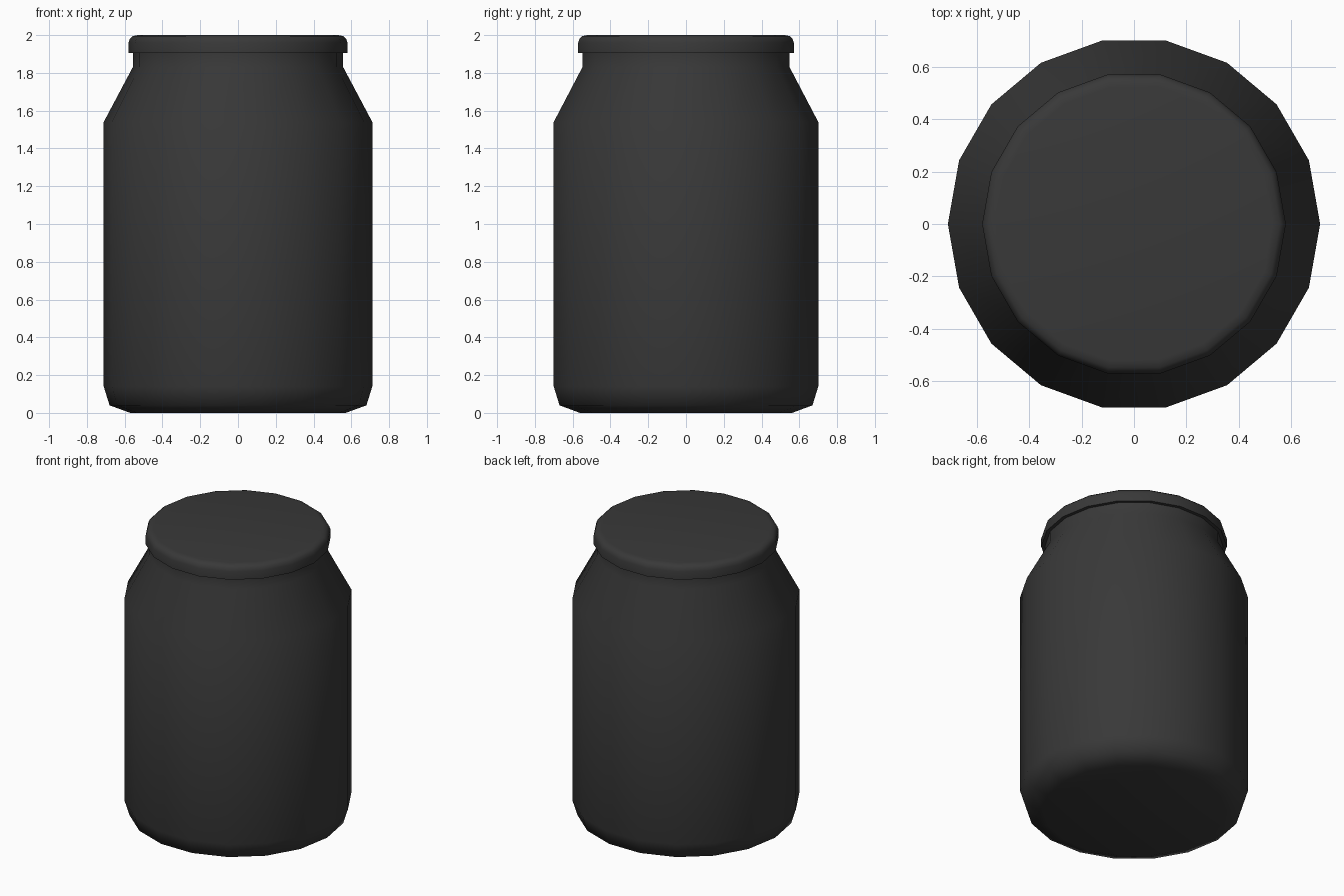
import bpy, bmesh, math

if "Cube" in bpy.data.objects:
    bpy.data.objects.remove(bpy.data.objects["Cube"])

SIDES = 18

mat = bpy.data.materials.new("dark_grey")
mat.diffuse_color = (0.04, 0.04, 0.04, 1)
mat.use_nodes = True
mat.node_tree.nodes["Principled BSDF"].inputs["Base Color"].default_value = mat.diffuse_color


def lathe(name, profile, cap_top=True):
    """Revolve (radius, z) points around z and cap the ends."""
    bm = bmesh.new()
    rings = []
    for r, z in profile:
        rings.append([bm.verts.new((r * math.cos(2 * math.pi * i / SIDES),
                                    r * math.sin(2 * math.pi * i / SIDES), z))
                      for i in range(SIDES)])
    for a, b in zip(rings, rings[1:]):
        for i in range(SIDES):
            j = (i + 1) % SIDES
            bm.faces.new((a[i], a[j], b[j], b[i]))
    bm.faces.new(rings[0][::-1])
    if cap_top:
        bm.faces.new(rings[-1])
    mesh = bpy.data.meshes.new(name)
    bm.to_mesh(mesh)
    bm.free()
    mesh.materials.append(mat)
    obj = bpy.data.objects.new(name, mesh)
    bpy.context.collection.objects.link(obj)
    bpy.ops.object.select_all(action='DESELECT')
    obj.select_set(True)
    bpy.context.view_layer.objects.active = obj
    bpy.ops.object.shade_smooth_by_angle(angle=math.radians(60))
    return obj


# Jar body: bevelled foot, straight wall, sloped shoulder, neck tucked under the lid
lathe("jar_body", [(0.57, 0), (0.68, 0.04), (0.711, 0.14), (0.711, 1.54),
                   (0.557, 1.83), (0.557, 1.905)], cap_top=False)

# Lid: short disc with a rounded top rim
lathe("lid", [(0.58, 1.905), (0.58, 1.96), (0.572, 1.982),
              (0.557, 1.995), (0.53, 2.0)])
